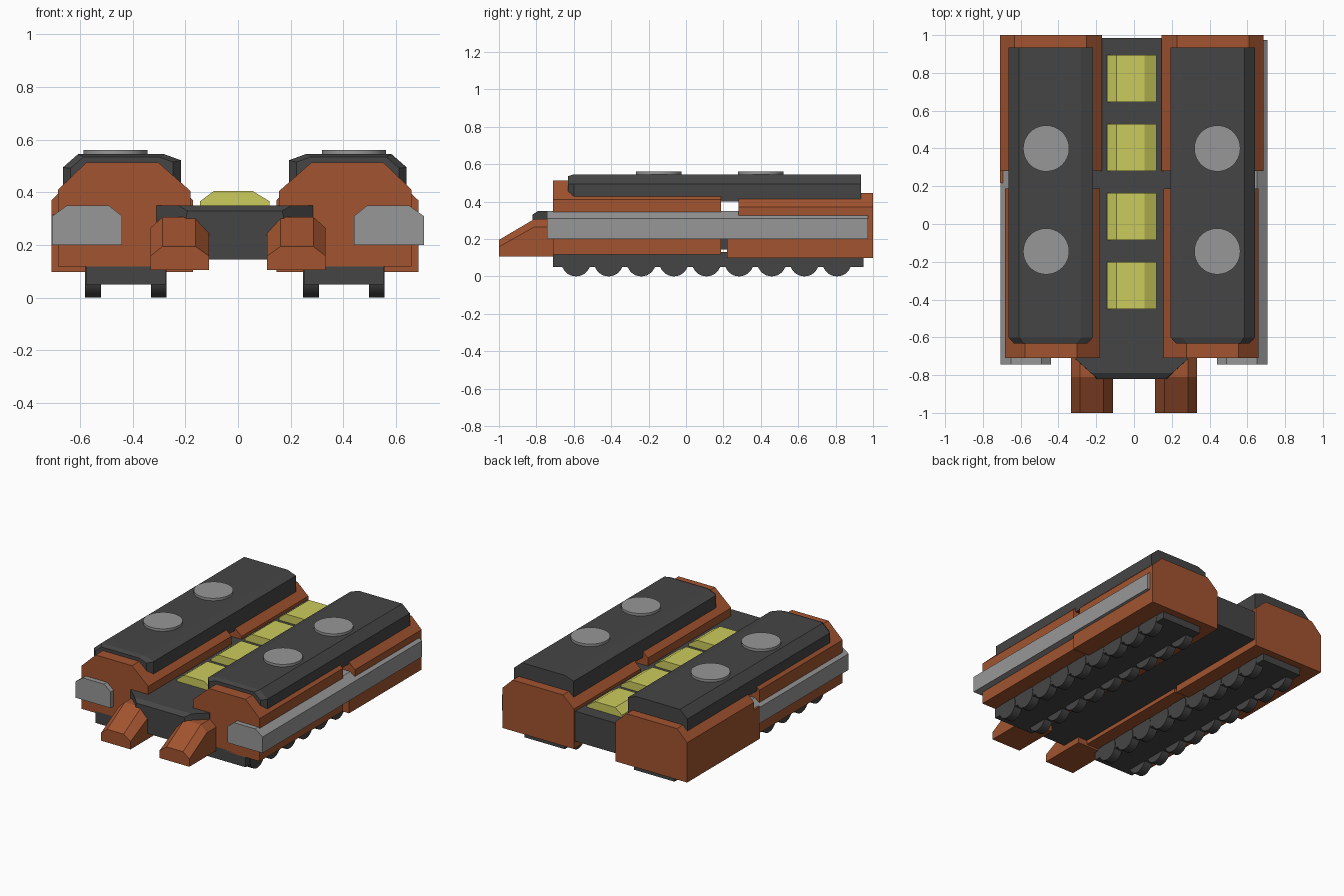
import bpy, bmesh, math
from mathutils import Matrix

if "Cube" in bpy.data.objects:
    bpy.data.objects.remove(bpy.data.objects["Cube"])


def material(name, rgb):
    m = bpy.data.materials.new(name)
    m.diffuse_color = (*rgb, 1)
    m.use_nodes = True
    m.node_tree.nodes["Principled BSDF"].inputs["Base Color"].default_value = m.diffuse_color
    return m


ORANGE = material("rust_orange", (0.36, 0.088, 0.029))
DARK = material("dark_grey", (0.06, 0.06, 0.06))
YELLOW = material("yellow", (0.60, 0.60, 0.11))
GREY = material("mid_grey", (0.31, 0.31, 0.31))
CX = -0.012  # the body sits slightly off the centre line


def finish(bm, name, mat):
    bmesh.ops.recalc_face_normals(bm, faces=bm.faces[:])
    me = bpy.data.meshes.new(name)
    bm.to_mesh(me)
    bm.free()
    me.materials.append(mat)
    ob = bpy.data.objects.new(name, me)
    bpy.context.collection.objects.link(ob)
    return ob


def loft(name, sections, mat, side=1, cx=CX):
    """Skin a run of (y, [(x, z), ...]) cross-sections and cap both ends."""
    bm = bmesh.new()
    rings = [[bm.verts.new((cx + side * x, y, z)) for x, z in pts] for y, pts in sections]
    n = len(rings[0])
    for a, b in zip(rings, rings[1:]):
        for i in range(n):
            j = (i + 1) % n
            bm.faces.new((a[i], a[j], b[j], b[i]))
    bm.faces.new(rings[0])
    bm.faces.new(rings[-1])
    return finish(bm, name, mat)


def extrude(name, pts, y0, y1, mat, side=1, cx=CX):
    return loft(name, [(y0, pts), (y1, pts)], mat, side, cx)


def rect(x0, x1, z0, z1):
    return [(x0, z0), (x1, z0), (x1, z1), (x0, z1)]


def scaled(pts, k, cx, cz):
    return [(cx + (x - cx) * k, cz + (z - cz) * k) for x, z in pts]


def cylinders(name, centres, r, depth, mat, rot=Matrix(), segs=32):
    bm = bmesh.new()
    for c in centres:
        bmesh.ops.create_cone(bm, cap_ends=True, segments=segs, radius1=r, radius2=r,
                              depth=depth, matrix=Matrix.Translation(c) @ rot)
    for f in bm.faces:
        f.smooth = len(f.verts) == 4
    for e in bm.edges:
        e.smooth = all(len(f.verts) == 4 for f in e.link_faces)
    return finish(bm, name, mat)


# cross-sections of the parts, outward x
FRONT_POD = [(0.168, 0.118), (0.672, 0.118), (0.672, 0.41), (0.565, 0.513),
             (0.29, 0.513), (0.168, 0.405)]
REAR_POD = [(0.158, 0.098), (0.697, 0.098), (0.697, 0.37), (0.62, 0.445),
            (0.24, 0.445), (0.158, 0.37)]
LID = [(0.205, 0.40), (0.653, 0.40), (0.653, 0.495), (0.596, 0.545),
       (0.268, 0.545), (0.205, 0.522)]
RAIL = [(0.44, 0.20), (0.706, 0.20), (0.706, 0.31), (0.65, 0.35), (0.49, 0.35), (0.44, 0.31)]
PRONG = [(0.11, 0.105), (0.333, 0.105), (0.333, 0.265), (0.286, 0.307),
         (0.162, 0.307), (0.11, 0.25)]
PRONG_TIP = [(0.11, 0.105), (0.333, 0.105), (0.333, 0.158), (0.286, 0.195),
             (0.162, 0.195), (0.11, 0.158)]

for side, tag in ((-1, "left"), (1, "right")):
    # armoured pods, front and rear
    extrude(f"front_pod_{tag}", FRONT_POD, -0.71, 0.187, ORANGE, side)
    extrude(f"rear_pod_{tag}", REAR_POD, 0.28, 1.0, ORANGE, side)
    extrude(f"rear_pod_lower_{tag}", rect(0.158, 0.697, 0.098, 0.318), 0.218, 0.29, ORANGE, side)
    # dark lid with chamfered nose
    loft(f"pod_lid_{tag}", [(-0.632, scaled(LID, 0.87, 0.43, 0.47)), (-0.60, LID), (0.935, LID)],
         DARK, side)
    # round hatches
    cylinders(f"hatches_{tag}", [(CX + side * 0.453, y, 0.545) for y in (-0.145, 0.40)],
              0.122, 0.034, GREY, segs=40)
    # side rail and front prong
    extrude(f"side_rail_{tag}", RAIL, -0.743, 0.973, GREY, side, 0)
    loft(f"front_prong_{tag}", [(-1.0, PRONG_TIP), (-0.81, PRONG), (-0.68, PRONG)],
         ORANGE, side, 0)
    # running gear
    extrude(f"wheel_chassis_{tag}", rect(0.262, 0.566, 0.05, 0.13), -0.71, 0.95, DARK, side)
    cylinders(f"wheels_{tag}",
              [(CX + side * x, -0.588 + 0.1744 * i, 0.078) for i in range(9) for x in (0.289, 0.539)],
              0.078, 0.06, DARK, Matrix.Rotation(math.pi / 2, 4, 'Y'))

# central hull with tapered nose
def hull(w, wb, top):
    return [(-wb, 0.145), (wb, 0.145), (w, top - 0.05), (w - 0.001, top), (-w + 0.001, top), (-w, top - 0.05)]


NOSE = [(-0.12, 0.145), (0.12, 0.145), (0.186, 0.30), (0.18, 0.33), (-0.18, 0.33), (-0.186, 0.30)]
loft("central_hull", [(-0.82, NOSE), (-0.79, hull(0.215, 0.16, 0.35)),
                      (-0.715, hull(0.298, 0.28, 0.35)), (0.985, hull(0.298, 0.298, 0.35))], DARK)

# yellow cells along the spine
CELL = [(-0.132, 0.33), (0.132, 0.33), (0.132, 0.366), (0.068, 0.405), (-0.08, 0.405), (-0.132, 0.366)]
for i in range(4):
    y = -0.45 + 0.365 * i
    extrude(f"spine_cell_{i + 1}", CELL, y, y + 0.25, YELLOW)
